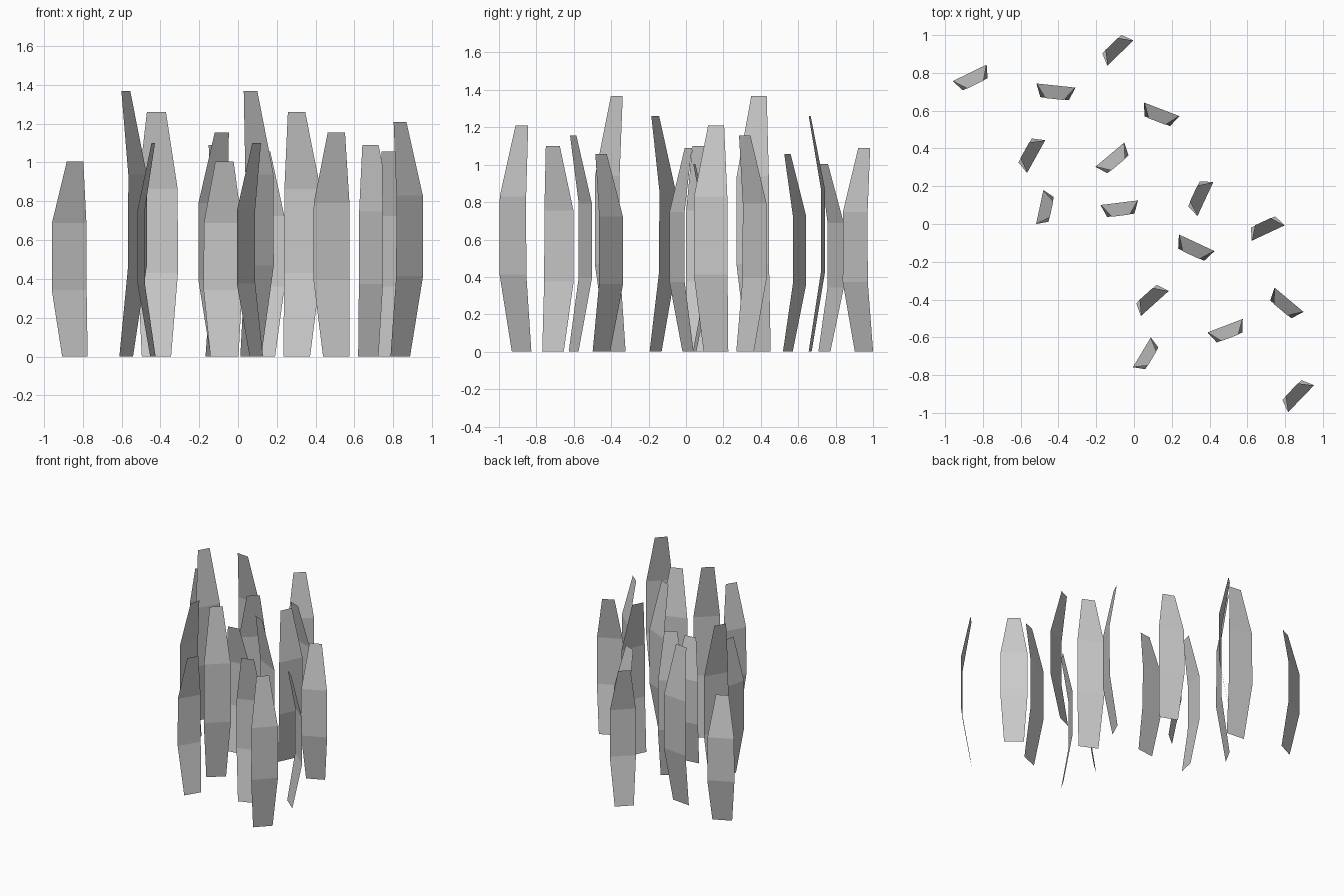
import bpy, bmesh
from math import radians
from mathutils import Matrix

if "Cube" in bpy.data.objects:
    bpy.data.objects.remove(bpy.data.objects["Cube"])

# Blade cross lines: (height fraction, width fraction, bend fraction of width)
ROWS = [(0, 0.73, 0.335), (0.342, 1.0, 0.0), (0.686, 0.985, 0.0), (1, 0.475, 0.345)]

# One tuft: (x, y, bend direction in degrees, height, width)
BLADES = [
    (-0.870, 0.800, -64, 1.005, 0.200),
    (-0.413, 0.733, -96, 1.260, 0.208),
    (-0.072, 0.905, 134, 1.090, 0.193),
    (-0.518, 0.357, 151, 1.368, 0.199),
    (-0.499, 0.090, -12, 1.100, 0.184),
    (0.147, 0.607, -111, 1.056, 0.200),
    (-0.128, 0.367, -50, 1.155, 0.200),
    (0.378, 0.132, 155, 1.210, 0.199),
]


def blade(name, matrix, height, width):
    """Folded strip of three quads, bowing towards local +x at both ends."""
    bm = bmesh.new()
    prev = None
    for z, w, bend in ROWS:
        row = [bm.verts.new((bend * width, s * w * width / 2, z * height)) for s in (-1, 1)]
        if prev:
            bm.faces.new((prev[1], prev[0], row[0], row[1])).normal_flip()
            bm.faces.ensure_lookup_table()
            bm.faces[-1].normal_update()
            if bm.faces[-1].normal.x > 0:      # face the bulging side
                bm.faces[-1].normal_flip()
        prev = row
    bm.transform(matrix)
    mesh = bpy.data.meshes.new(name)
    bm.to_mesh(mesh)
    bm.free()
    bpy.context.collection.objects.link(bpy.data.objects.new(name, mesh))


# The same tuft twice: back left, and a turned copy at the front right
TUFTS = {
    "back_tuft": Matrix.Identity(4),
    "front_tuft": Matrix.Translation((0.484, -0.927, 0)) @ Matrix.Rotation(radians(-19), 4, 'Z'),
}
for tuft, place in TUFTS.items():
    for i, (x, y, angle, h, w) in enumerate(BLADES, 1):
        local = Matrix.Translation((x, y, 0)) @ Matrix.Rotation(radians(angle), 4, 'Z')
        blade(f"{tuft}_blade_{i}", place @ local, h, w)
